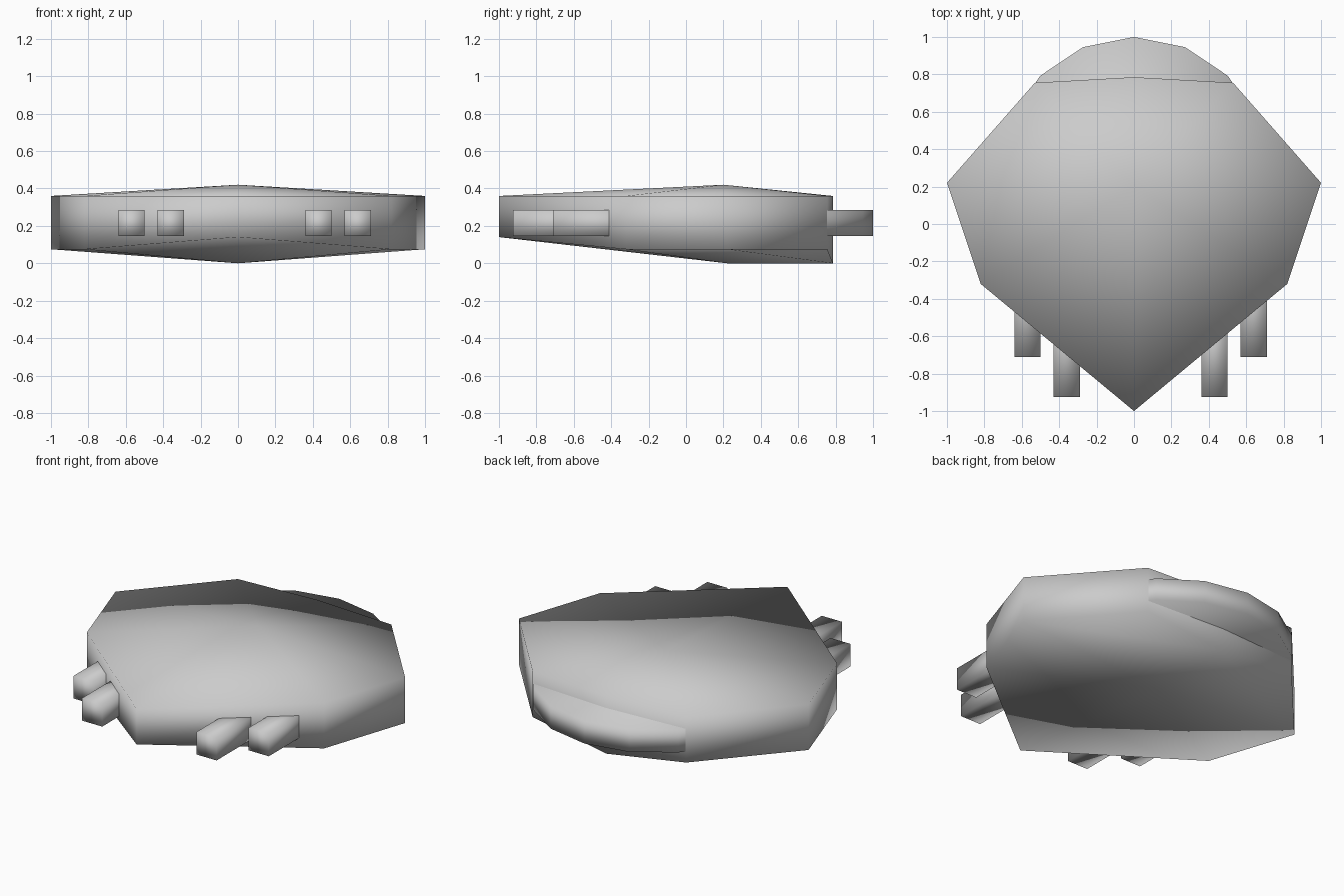
import bpy, bmesh

if "Cube" in bpy.data.objects:
    bpy.data.objects.remove(bpy.data.objects["Cube"])


def finish(name, bm):
    bmesh.ops.recalc_face_normals(bm, faces=bm.faces)
    for f in bm.faces:
        f.smooth = True
    mesh = bpy.data.meshes.new(name)
    bm.to_mesh(mesh)
    bm.free()
    obj = bpy.data.objects.new(name, mesh)
    bpy.context.collection.objects.link(obj)
    return obj


# Hull: right half of the rim as x, y, lower z; mirrored to close the outline
half = [(0, -1, .14), (.82, -.32, .075), (1, .22, .075), (.53, .755, .075), (0, .785, 0)]
rim = half + [(-x, y, z) for x, y, z in half[-2:0:-1]]
bm = bmesh.new()
low = [bm.verts.new(p) for p in rim]
high = [bm.verts.new((x, y, .36)) for x, y, z in rim]
apex = bm.verts.new((0, .2, .42))
keel = bm.verts.new((0, .22, 0))
n = len(rim)
for i in range(n):
    j = (i + 1) % n
    bm.faces.new((low[i], low[j], high[j], high[i]))
    bm.faces.new((high[i], high[j], apex))
# Underside: fan at the front, folded corner panels at the rear
for i in (0, 1, 6, 7):
    bm.faces.new((low[i], low[(i + 1) % n], keel))
for a, b in ((2, 3), (6, 5)):
    bm.faces.new((low[a], low[4], keel))
    bm.faces.new((low[a], low[b], low[4]))
finish("hull", bm)

# Rear engine disc, mostly buried in the hull
bpy.ops.mesh.primitive_cylinder_add(vertices=16, radius=.71, depth=.14,
                                    location=(0, .29, .215))
disc = bpy.context.object
disc.name = "engine_disc"
bpy.ops.object.shade_smooth()

# Front gun barrels: centre x, front y
barrels = [("left_outer_barrel", -.57, -.71), ("left_inner_barrel", -.36, -.925),
           ("right_inner_barrel", .43, -.925), ("right_outer_barrel", .64, -.71)]
for name, x, y in barrels:
    bm = bmesh.new()
    bmesh.ops.create_cube(bm, size=1)
    bmesh.ops.scale(bm, vec=(.14, .5, .14), verts=bm.verts)
    bmesh.ops.translate(bm, vec=(x, y + .25, .215), verts=bm.verts)
    finish(name, bm)
